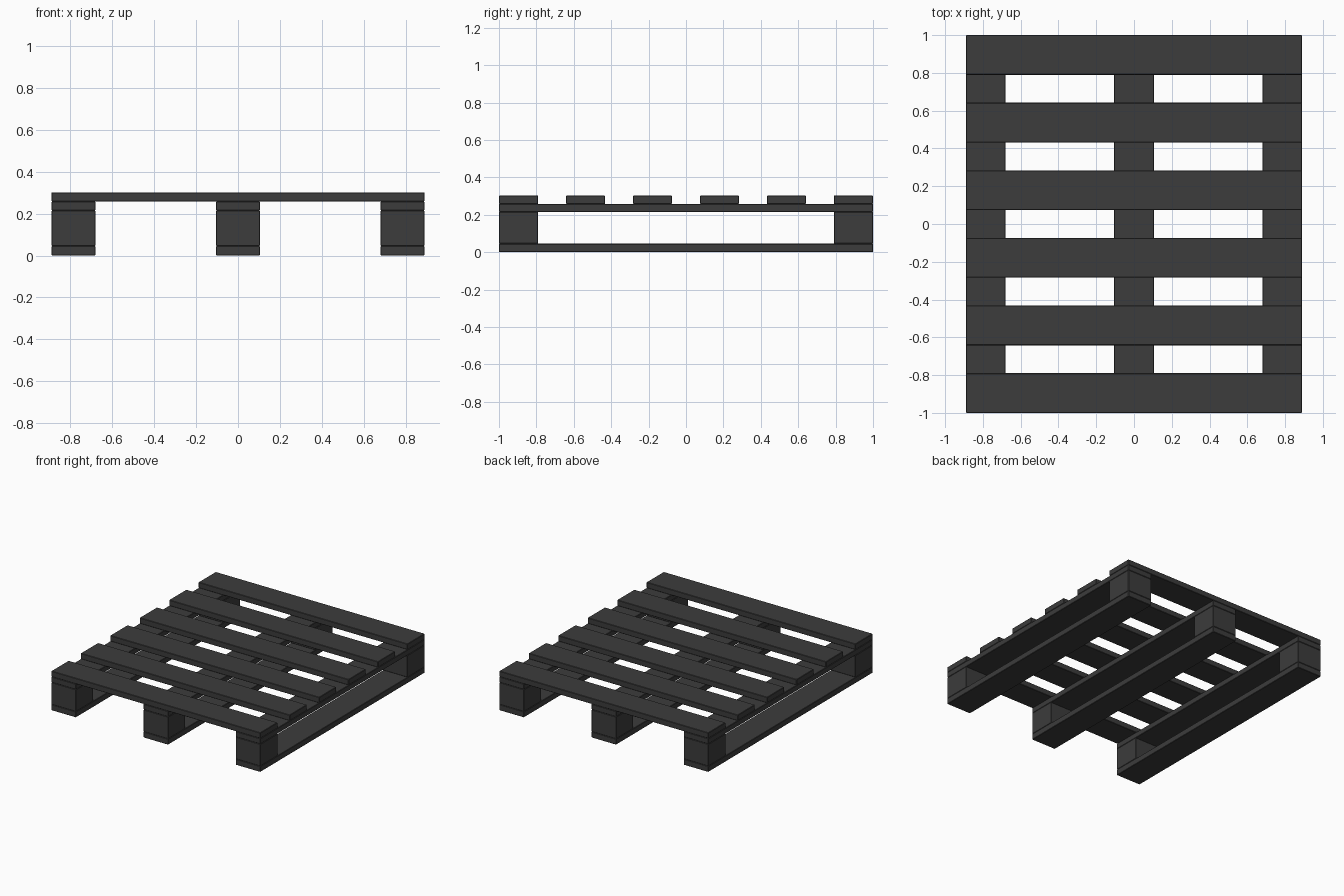
import bpy

cube = bpy.data.objects.get("Cube")
if cube:
    bpy.data.objects.remove(cube, do_unlink=True)

# Single dark grey material
grey = bpy.data.materials.new("dark grey")
grey.use_nodes = True
colour = (0.045, 0.045, 0.045, 1)
grey.diffuse_color = colour
grey.node_tree.nodes["Principled BSDF"].inputs["Base Color"].default_value = colour

WIDTH, LENGTH, BOARD = 1.78, 2.0, 0.21
RUNNER_X = (WIDTH - BOARD) / 2
END_Y = (LENGTH - BOARD) / 2


def plank(name, x, y, bottom, top, size_x, size_y):
    """Box between two heights with finely eased edges."""
    bpy.ops.mesh.primitive_cube_add(size=1, location=(x, y, (bottom + top) / 2))
    obj = bpy.context.object
    obj.name = name
    obj.scale = (size_x, size_y, top - bottom)
    bpy.ops.object.transform_apply(location=False, rotation=False, scale=True)
    bevel = obj.modifiers.new("eased edges", "BEVEL")
    bevel.width = 0.003
    bevel.segments = 1
    obj.data.materials.append(grey)


# Three runners: bottom board, end blocks and upper stringer
for side, x in (("right", -RUNNER_X), ("middle", 0), ("left", RUNNER_X)):
    plank(f"{side}_bottom_board", x, 0, 0, 0.045, BOARD, LENGTH)
    for end, y in (("front", -END_Y), ("back", END_Y)):
        plank(f"{side}_{end}_block", x, y, 0.045, 0.215, BOARD, BOARD)
    plank(f"{side}_stringer", x, 0, 0.215, 0.258, BOARD, LENGTH)

# Six evenly spaced deck boards across the top
for i in range(6):
    y = -END_Y + i * 2 * END_Y / 5
    plank(f"deck_board_{i + 1}", 0, y, 0.258, 0.302, WIDTH, BOARD)
